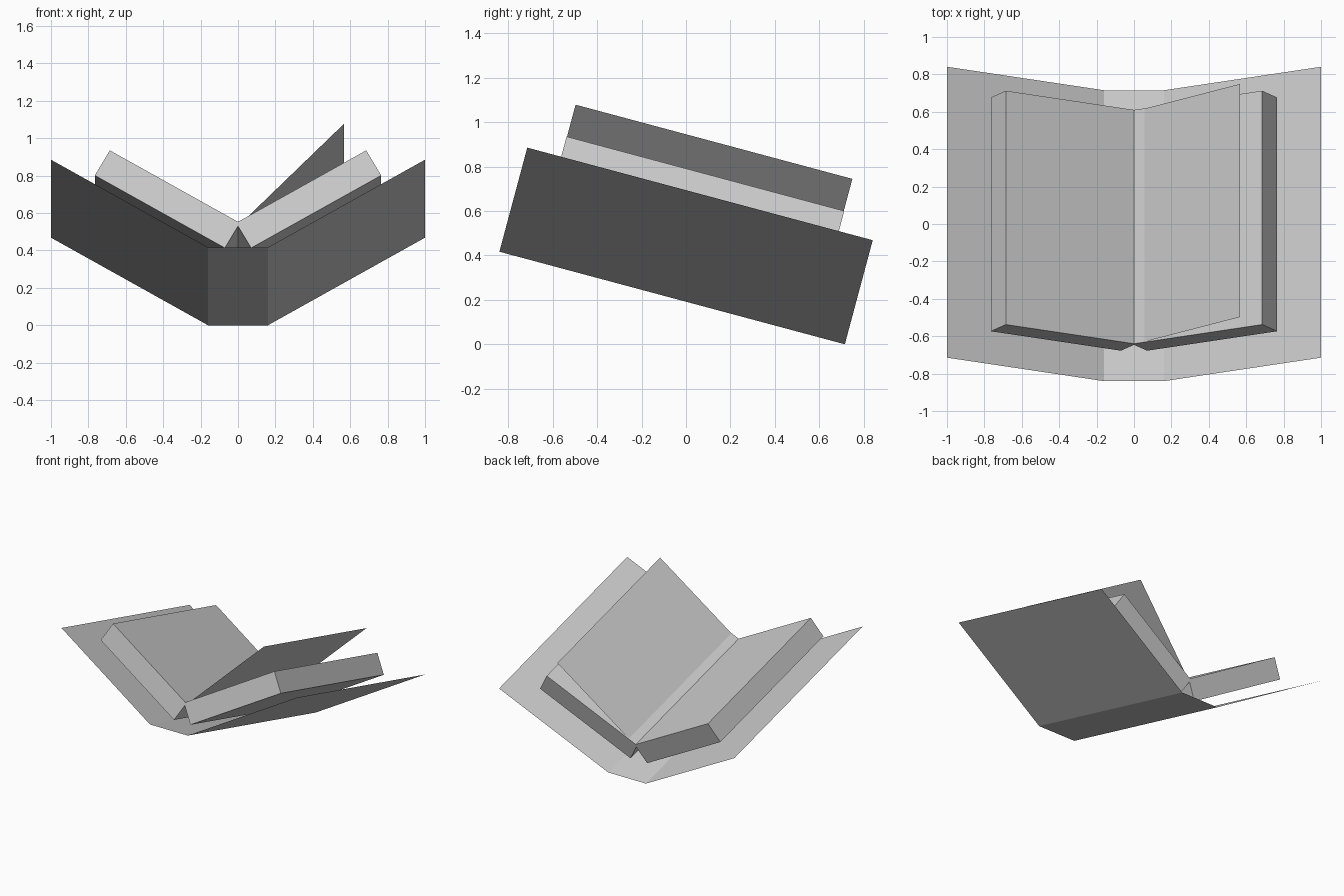
import bpy, bmesh
from math import radians, sin, cos
from mathutils import Matrix

if "Cube" in bpy.data.objects:
    bpy.data.objects.remove(bpy.data.objects["Cube"])

TILT = radians(-15)
# tilted book frame: local y runs along the spine, local z is away from the spine
FRAME = Matrix.Translation((0, -0.0625, 0.2084)) @ Matrix.Rotation(TILT, 4, 'X')


def extrude_profile(name, profile, length, closed=False):
    """Sweep an (x, z) profile along local y; closed profiles become capped solids."""
    bm = bmesh.new()
    ends = [[bm.verts.new((x, y, z)) for x, z in profile]
            for y in (-length / 2, length / 2)]
    front, back = ends
    n = len(profile)
    for i in range(n if closed else n - 1):
        j = (i + 1) % n
        bm.faces.new((front[i], front[j], back[j], back[i]))
    if closed:
        bm.faces.new(front)
        bm.faces.new(back[::-1])
        bmesh.ops.recalc_face_normals(bm, faces=bm.faces)
    bm.transform(FRAME)
    mesh = bpy.data.meshes.new(name)
    bm.to_mesh(mesh)
    bm.free()
    obj = bpy.data.objects.new(name, mesh)
    bpy.context.collection.objects.link(obj)
    return obj


# thin cover with a flat spine
extrude_profile("cover", [(-1, 0.485), (-0.16, 0), (0.16, 0), (1, 0.485)], 1.61)

# two slanted page blocks, mirrored about the spine
a, w, t = radians(30), 0.803, 0.16
x0, z0 = 0.07, 0.039
block = [(x0, z0),
         (x0 + w * cos(a), z0 + w * sin(a)),
         (x0 + w * cos(a) - t * sin(a), z0 + w * sin(a) + t * cos(a)),
         (x0 - t * sin(a), z0 + t * cos(a))]
for side, s in (("right", 1), ("left", -1)):
    extrude_profile(side + "_page_block", [(s * x, z) for x, z in block], 1.294, True)

# single leaf being turned
extrude_profile("turning_page", [(0, 0.16), (0.568, 0.728)], 1.29)
